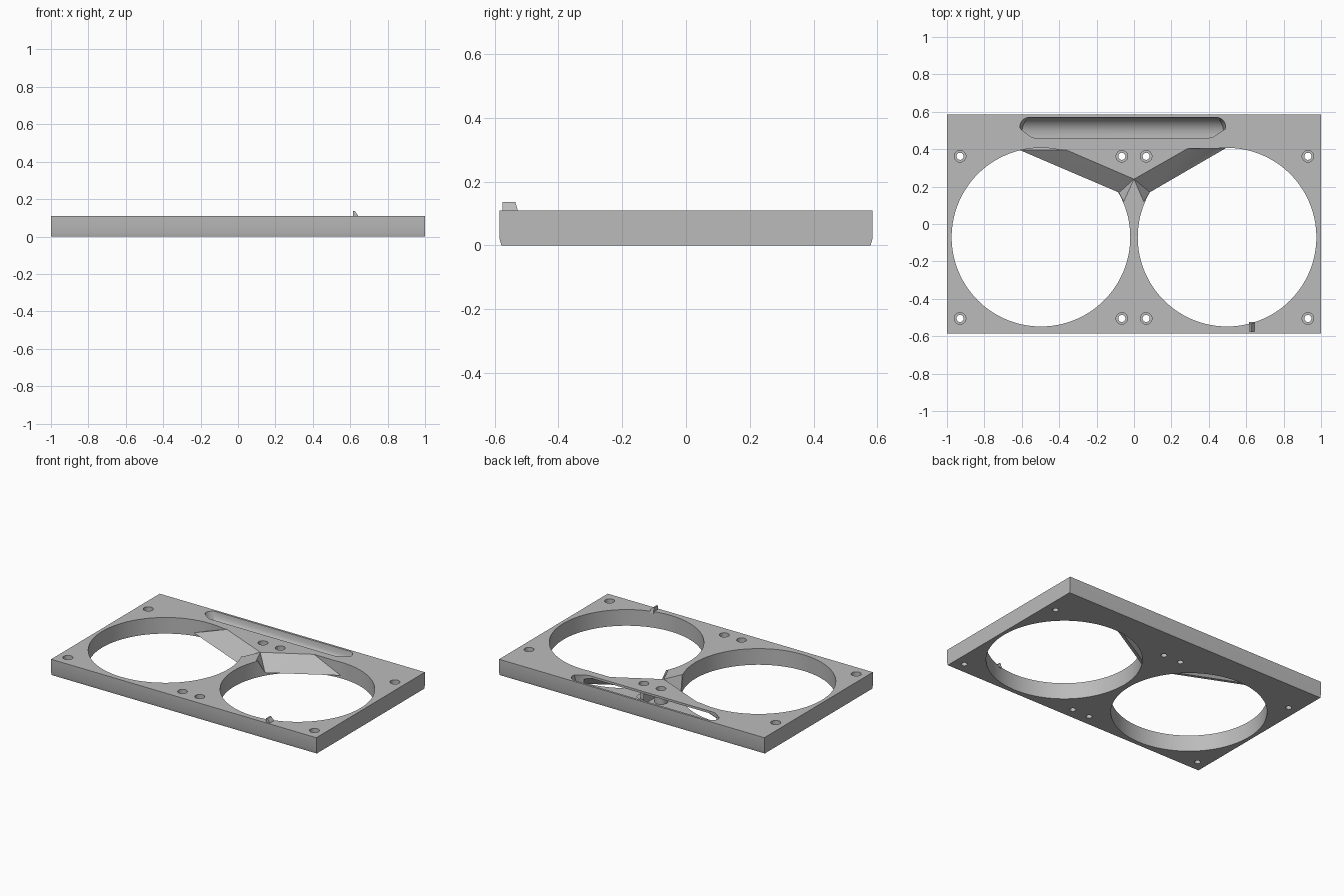
import bpy, bmesh, math
from mathutils import Vector

cube = bpy.data.objects.get("Cube")
if cube:
    bpy.data.objects.remove(cube)

TOP, FLOOR, CEIL, WALL = 0.11, 0.02, 0.095, 0.02

grey = bpy.data.materials.new("light grey plastic")
grey.use_nodes = True
grey.diffuse_color = (0.5, 0.5, 0.5, 1)
grey.node_tree.nodes["Principled BSDF"].inputs["Base Color"].default_value = (0.5, 0.5, 0.5, 1)


def finish(name, bm):
    bmesh.ops.recalc_face_normals(bm, faces=bm.faces)
    mesh = bpy.data.meshes.new(name)
    bm.to_mesh(mesh)
    bm.free()
    mesh.materials.append(grey)
    obj = bpy.data.objects.new(name, mesh)
    bpy.context.collection.objects.link(obj)
    return obj


def hull(name, points):
    """Convex solid around the points."""
    bm = bmesh.new()
    for p in points:
        bm.verts.new(p)
    res = bmesh.ops.convex_hull(bm, input=bm.verts)
    loose = [v for v in bm.verts if not v.link_faces]
    bmesh.ops.delete(bm, geom=loose, context='VERTS')
    bmesh.ops.dissolve_limit(bm, angle_limit=0.002, verts=bm.verts, edges=bm.edges)
    return finish(name, bm)


def cylinder(name, x, y, z0, z1, r, sides):
    bm = bmesh.new()
    bmesh.ops.create_cone(bm, cap_ends=True, segments=sides, radius1=r, radius2=r, depth=z1 - z0)
    bmesh.ops.translate(bm, verts=bm.verts, vec=(x, y, (z0 + z1) / 2))
    return finish(name, bm)


def combine(target, tool, operation):
    """Apply one boolean and discard the tool."""
    tool.hide_render = True
    mod = target.modifiers.new("bool", 'BOOLEAN')
    mod.operation, mod.solver, mod.object = operation, 'EXACT', tool
    bpy.ops.object.select_all(action='DESELECT')
    bpy.context.view_layer.objects.active = target
    target.select_set(True)
    bpy.ops.object.modifier_apply(modifier=mod.name)
    bpy.data.objects.remove(tool)


# Plate with a slight rebate along the lower front and back edges
profile = [(0.579, 0), (0.579, 0.014), (0.585, 0.022), (0.585, TOP)]
plate = hull("mounting_plate", [(sx, sy * y, z) for sx in (-1, 1) for sy in (-1, 1) for y, z in profile])

# Two large round openings
for s in (-1, 1):
    combine(plate, cylinder("opening_cutter", s * 0.4975, -0.0705, -0.1, 0.3, 0.4775, 128), 'DIFFERENCE')

# Sloping duct hoods: outer top, inner top, outer low, inner low, notch end
hoods = [
    ((-0.36, 0.395), (0, 0.24), (-0.61, 0.395), (-0.08, 0.168), (-0.055, 0.12)),
    ((0.29, 0.405), (0, 0.24), (0.49, 0.405), (0.085, 0.17), (0.052, 0.12)),
]
cavities = []
for t1, t0, l1, l0, end in hoods:
    s = 1 if l1[0] > 0 else -1
    quad = [Vector((*p, z)) for p, z in ((t1, TOP), (t0, TOP), (l1, FLOOR), (l0, FLOOR))]
    along = (quad[2] - quad[3]).normalized()
    back = Vector((-along.y, along.x, 0)) * s * WALL
    lifted = [Vector((p.x, p.y, 0.15)) for p in quad]
    e = Vector((*end, TOP))
    notch = hull("notch_cutter", quad + lifted + [e, e + Vector((0, 0, 0.04))])
    combine(plate, notch, 'DIFFERENCE')
    combine(plate, hull("hood", quad + [p + back for p in quad]), 'UNION')
    # Hollow duct behind the hood
    f = (CEIL - FLOOR) / (TOP - FLOOR)
    low = [quad[2] + back, quad[3] + back]
    high = [quad[2].lerp(quad[0], f) + back, quad[3].lerp(quad[1], f) + back]
    far = abs(l1[0]) - 0.06
    rear = [(x, 0.48, z) for x in (0, s * far) for z in (FLOOR, CEIL)]
    front = [(0, 0.265, z) for z in (FLOOR, CEIL)]
    cavities.append(hull("duct_cutter", low + high + rear + front))
for c in cavities:
    combine(plate, c, 'DIFFERENCE')

# Long outlet slot with a curved rear wall and rounded ends
slot = []
for i in range(9):
    a = math.pi / 2 * i / 8
    y, z = 0.48 + 0.09 * math.cos(a), TOP - 0.09 * math.sin(a)
    inset = 0.05 * (1 - math.sin(a))
    slot += [(-0.6 + inset, y, z), (0.48 - inset, y, z)]
    yc, xc = 0.52 + 0.05 * math.sin(a), 0.05 * (1 - math.cos(a))
    slot += [(x, yc, h) for x in (-0.61 + xc, 0.49 - xc) for h in (TOP, 0.15)]
slot += [(x, 0.46, h) for x in (-0.53, 0.4) for h in (FLOOR, 0.15)]
combine(plate, hull("slot_cutter", slot), 'DIFFERENCE')

# Screw posts inside the duct, then counterbored screw holes
for s in (-1, 1):
    combine(plate, cylinder("screw_post", s * 0.065, 0.36, 0.01, 0.1, 0.042, 32), 'UNION')
for x in (-0.93, -0.065, 0.065, 0.93):
    for y in (0.362, -0.505):
        combine(plate, cylinder("screw_cutter", x, y, -0.1, 0.2, 0.019, 32), 'DIFFERENCE')
        combine(plate, cylinder("counterbore_cutter", x, y, 0.06, 0.2, 0.031, 32), 'DIFFERENCE')

bpy.ops.object.select_all(action='DESELECT')
bpy.context.view_layer.objects.active = plate
plate.select_set(True)
bpy.ops.object.shade_smooth_by_angle(angle=math.radians(25))

# Small wedge catch on the front rim
hull("wedge_catch", [(0.615, -0.575, 0.1), (0.615, -0.525, 0.1), (0.65, -0.575, 0.1), (0.65, -0.525, 0.1),
                     (0.615, -0.575, 0.136), (0.615, -0.535, 0.136),
                     (0.625, -0.575, 0.136), (0.625, -0.535, 0.136)])
